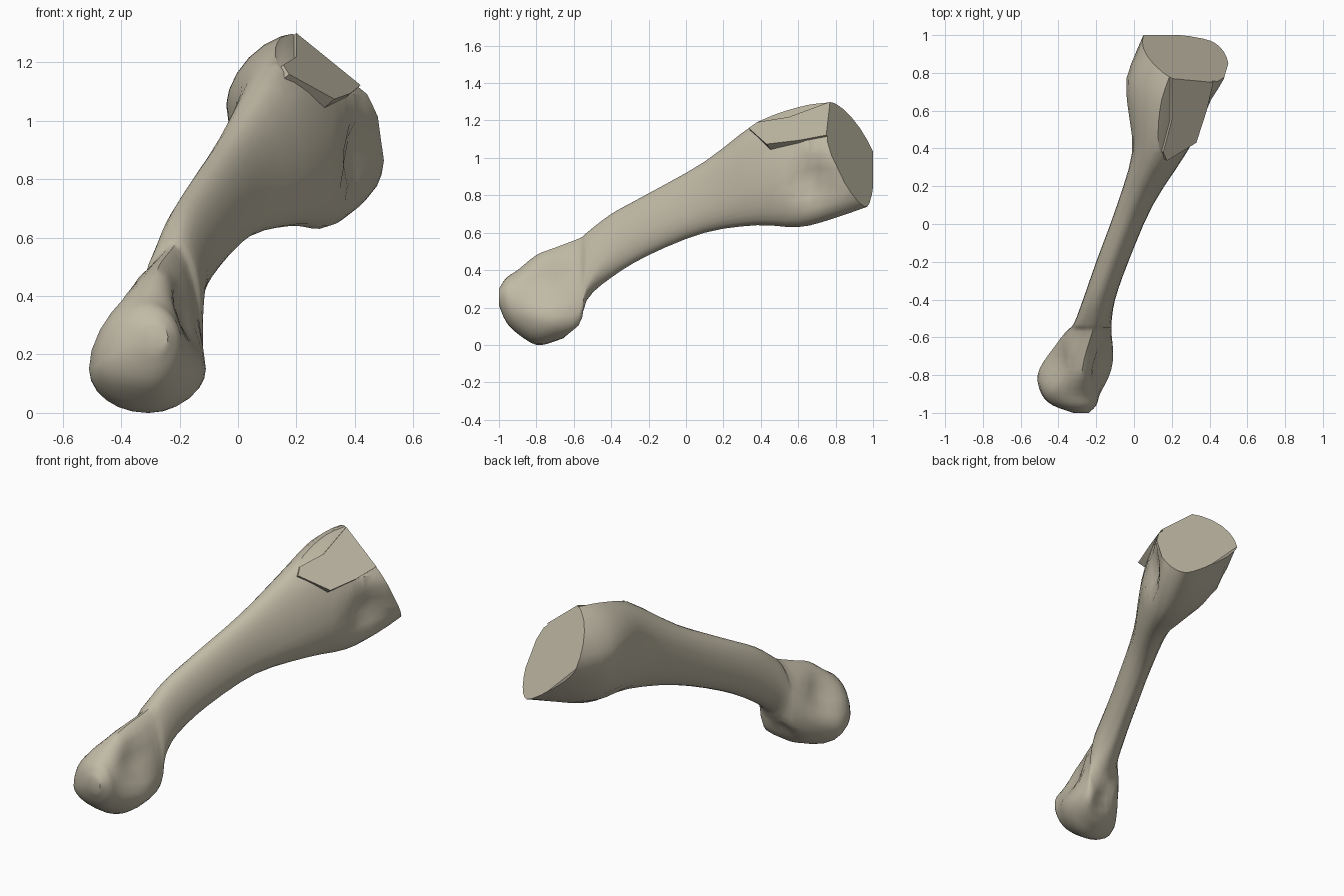
import bpy
import bmesh
from math import sin, cos, pi
from mathutils import Vector

default_cube = bpy.data.objects.get("Cube")
if default_cube:
    bpy.data.objects.remove(default_cube)

# One bone colour
bone = bpy.data.materials.new("aged bone")
bone.use_nodes = True
bone_colour = (0.53, 0.49, 0.38, 1)
bone.diffuse_color = bone_colour
bone.node_tree.nodes["Principled BSDF"].inputs["Base Color"].default_value = bone_colour

# Stations along y: y, then (x, z) of the left, right, top and bottom
# extremes, then the fullness of the upper half
stations = [
    (-1.0, -.32, .25, -.24, .26, -.28, .3, -.28, .21, 2),
    (-.96, -.43, .2, -.2, .25, -.3, .36, -.3, .12, 2),
    (-.9, -.49, .16, -.18, .2, -.31, .4, -.31, .06, 2),
    (-.8, -.51, .15, -.13, .17, -.28, .48, -.31, 0, 1.6),
    (-.7, -.46, .2, -.11, .15, -.26, .52, -.28, .02, 1.5),
    (-.57, -.36, .3, -.12, .18, -.22, .57, -.2, .08, 1.6),
    (-.53, -.32, .42, -.12, .32, -.21, .6, -.2, .24, 2),
    (-.4, -.27, .53, -.1, .5, -.19, .7, -.17, .36, 2),
    (-.2, -.2, .66, -.03, .62, -.12, .81, -.1, .48, 2),
    (.1, -.09, .84, .1, .74, 0, .98, .02, .6, 2),
    (.38, -.01, 1, .28, .85, .13, 1.19, .18, .64, 1.9),
    (.6, -.03, 1.06, .4, .92, .18, 1.28, .28, .63, 1.7),
    (.77, -.04, 1.05, .49, .94, .2, 1.3, .34, .67, 1.7),
    (1.0, .05, 1.03, .52, .9, .25, 1.3, .42, .75, 1.9),
]
SEGMENTS = 24
STEPS = 3
joint_corner = Vector((.2, .77, 1.3))
joint_normal = Vector((.43, .79, .44)).normalized()
facet_normal = Vector((.59, -.28, .76)).normalized()


def blend(before, start, end, after, t):
    """Smooth blend between two stations, held within their range."""
    result = []
    for a, b, c, d in zip(before, start, end, after):
        m0, m1 = (c - a) / 2, (d - b) / 2
        value = (b + m0 * t + (3 * (c - b) - 2 * m0 - m1) * t ** 2
                 + (2 * (b - c) + m0 + m1) * t ** 3)
        result.append(max(min(b, c), min(max(b, c), value)))
    return result


def section(station):
    """Closed outline made of four curved quarters between the extremes."""
    y, xl, zl, xr, zr, xt, zt, xb, zb, upper = station
    # The lower left quarter flattens towards the joint end
    flattened = 2 - max(0, y - .75) * 3
    outline = []
    for i in range(SEGMENTS):
        angle = 2 * pi * i / SEGMENTS
        c, s = cos(angle), sin(angle)
        side_x, side_z = (xr, zr) if c > 0 else (xl, zl)
        pole_x, pole_z = (xt, zt) if s > 0 else (xb, zb)
        power = 2 / (upper if s > 0 else 2 if c > 0 else flattened)
        across, upward = abs(c) ** power, abs(s) ** power
        outline.append(Vector((pole_x + (side_x - pole_x) * across, y,
                               side_z + (pole_z - side_z) * upward)))
    return outline


def dent(bm, centre, radius, push):
    """Press a soft hollow into the surface."""
    for v in bm.verts:
        distance = (v.co - Vector(centre)).length / radius
        if distance < 1:
            v.co += Vector(push) * (1 - distance ** 2) ** 2


def slice_flat(bm, point, normal):
    """Slice off everything beyond a plane and close the cut."""
    bmesh.ops.bisect_plane(bm, geom=bm.verts[:] + bm.edges[:] + bm.faces[:],
                           plane_co=point, plane_no=normal, clear_outer=True)
    bmesh.ops.holes_fill(bm, edges=[e for e in bm.edges if e.is_boundary])
    bmesh.ops.recalc_face_normals(bm, faces=bm.faces[:])


def finish(bm, name, angle):
    mesh = bpy.data.meshes.new(name)
    bm.to_mesh(mesh)
    bm.free()
    obj = bpy.data.objects.new(name, mesh)
    bpy.context.collection.objects.link(obj)
    mesh.materials.append(bone)
    bpy.ops.object.select_all(action="DESELECT")
    obj.select_set(True)
    bpy.context.view_layer.objects.active = obj
    bpy.ops.object.shade_smooth_by_angle(angle=angle)


# Shaft with both knuckled ends, lofted through the stations
bm = bmesh.new()
rings = []
last = len(stations) - 1
for i in range(last):
    neighbours = [stations[max(0, min(last, i + k))] for k in (-1, 0, 1, 2)]
    for step in range(STEPS):
        rings.append(section(blend(*neighbours, step / STEPS)))
rings.append(section(stations[last]))
rings = [[bm.verts.new(p) for p in ring] for ring in rings]
for ring, following in zip(rings, rings[1:]):
    for i in range(SEGMENTS):
        j = (i + 1) % SEGMENTS
        bm.faces.new((ring[i], ring[j], following[j], following[i]))
bm.faces.new(rings[0])
bm.faces.new(rings[-1])

# Hollows beside the lower knuckle, behind it, and under the upper rim
dent(bm, (-.15, -.76, .33), .17, (-.05, 0, 0))
dent(bm, (-.43, -.74, .34), .16, (.05, 0, 0))
dent(bm, (-.25, -.57, .1), .12, (0, -.03, .05))
dent(bm, (.44, .68, .88), .18, (-.07, 0, .01))

# Flat bed for the facet, then the flat joint end
slice_flat(bm, joint_corner - facet_normal * .012, facet_normal)
slice_flat(bm, joint_corner, joint_normal)
finish(bm, "bone_shaft", .65)

# Raised flat facet beside the upper joint
bm = bmesh.new()
facet_outline = [(.2, .85), (.2, .55), (.155, .38), (.175, .335),
                 (.33, .43), (.385, .6), (.42, .75), (.42, .85)]
top, base = [], []
for x, y in facet_outline:
    slope = (facet_normal.x * (x - joint_corner.x)
             + facet_normal.y * (y - joint_corner.y)) / facet_normal.z
    point = Vector((x, y, joint_corner.z - slope))
    top.append(bm.verts.new(point))
    base.append(bm.verts.new(point - facet_normal * .07 + Vector((-.02, .02, 0))))
bm.faces.new(top)
bm.faces.new(base)
for i in range(len(top)):
    j = (i + 1) % len(top)
    bm.faces.new((top[i], top[j], base[j], base[i]))
slice_flat(bm, joint_corner, joint_normal)
finish(bm, "joint_facet", .5)
